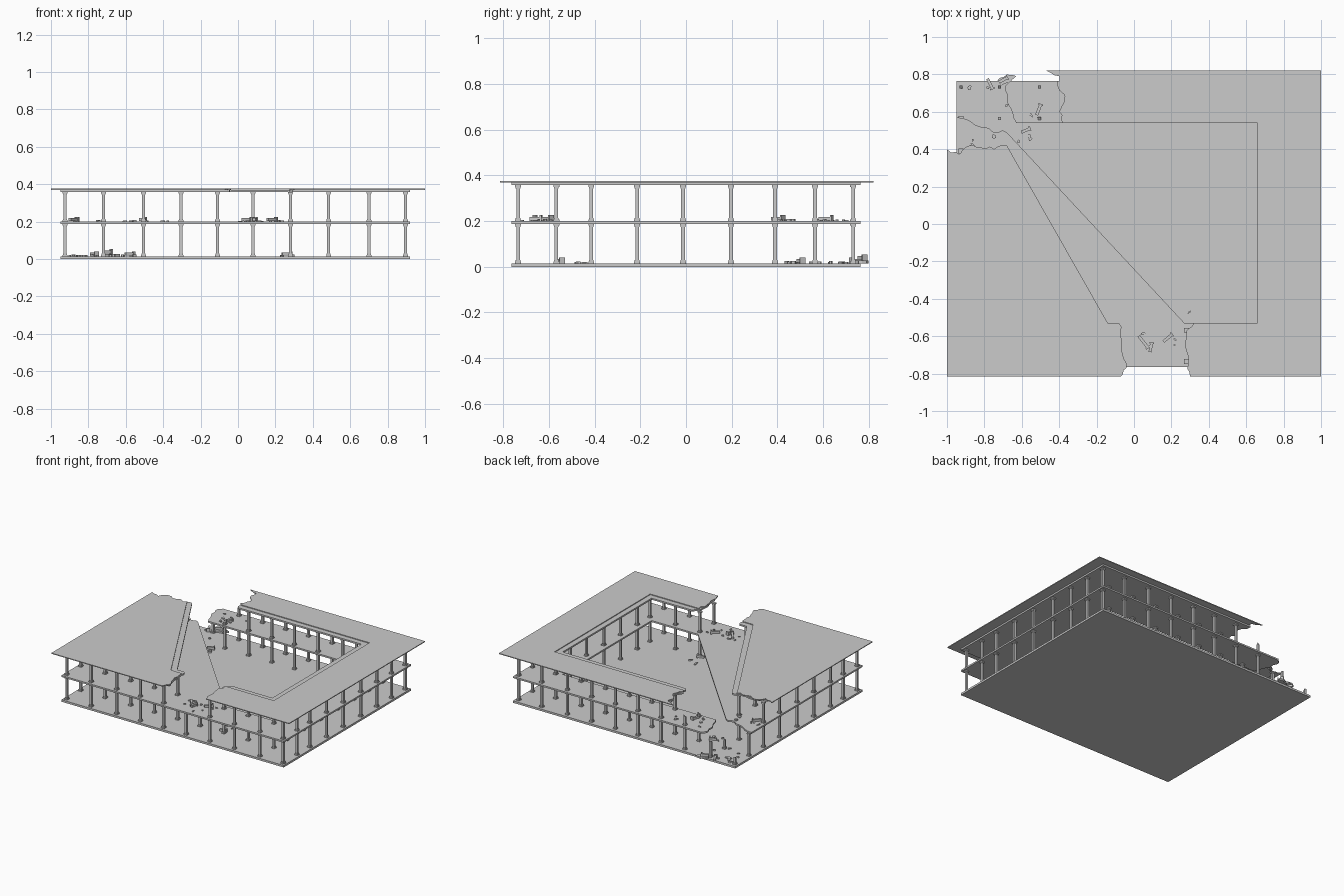
import bpy, bmesh, random
from math import pi, cos, sin
from mathutils import Matrix, Vector

if "Cube" in bpy.data.objects:
    bpy.data.objects.remove(bpy.data.objects["Cube"])

random.seed(7)


def finish(bm, name):
    bmesh.ops.recalc_face_normals(bm, faces=bm.faces)
    me = bpy.data.meshes.new(name)
    bm.to_mesh(me)
    bm.free()
    ob = bpy.data.objects.new(name, me)
    bpy.context.collection.objects.link(ob)
    return ob


def prism(bm, pts, z0, z1):
    f = bm.faces.new([bm.verts.new((x, y, z0)) for x, y in pts])
    r = bmesh.ops.extrude_face_region(bm, geom=[f], use_keep_orig=True)
    vs = [v for v in r["geom"] if isinstance(v, bmesh.types.BMVert)]
    bmesh.ops.translate(bm, verts=vs, vec=(0, 0, z1 - z0))


def slab(name, pts, z0, z1):
    bm = bmesh.new()
    prism(bm, pts, z0, z1)
    return finish(bm, name)


def jag(pts, amp=0.012, n=3):
    """Break line: add small random teeth between the given points."""
    out = []
    for (ax, ay), (bx, by) in zip(pts, pts[1:]):
        a, d = Vector((ax, ay)), Vector((bx - ax, by - ay))
        nrm = Vector((-d.y, d.x)).normalized()
        out.append((ax, ay))
        for i in range(1, n):
            p = a + d * (i / n) + nrm * random.uniform(-1, 1) * min(amp, d.length * 0.2)
            out.append((p.x, p.y))
    return out + [pts[-1]]


def box(bm, c, s):
    bmesh.ops.create_cube(bm, size=1, matrix=Matrix.Translation(c) @ Matrix.Diagonal((*s, 1)))


# ground slab
slab("base_slab", [(-.95, -.765), (.92, -.765), (.92, .765), (-.95, .765)], 0, .015)

# upper floor with broken back left corner and diagonal court edge
slab("middle_floor",
     [(-.95, -.765), (.92, -.765), (.92, .765)]
     + jag([(-.66, .765), (-.69, .72), (-.66, .62), (-.63, .54)])
     + [(.66, .54), (.66, -.53), (.27, -.53)]
     + jag([(-.68, .49), (-.75, .49), (-.85, .53), (-.95, .57)]), .188, .2)

# roof: left and right parts, each a thin sheet over a smaller ceiling slab
slab("roof_left", [(-1, -.815)]
     + jag([(-.07, -.815), (-.04, -.77), (-.055, -.72), (-.065, -.63), (-.075, -.57)])
     + [(-.165, -.57), (-.71, .40)]
     + jag([(-.71, .41), (-.8, .4), (-.88, .42), (-.93, .37), (-1, .4)]), .37, .376)
slab("ceiling_left", [(-.95, -.765)]
     + jag([(-.045, -.765), (-.06, -.7), (-.07, -.6), (-.08, -.53)])
     + [(-.14, -.53)]
     + jag([(-.68, .42), (-.75, .40), (-.85, .41), (-.95, .37)]), .358, .37)
slab("roof_right", [(1, -.815), (1, .82)]
     + jag([(-.47, .82), (-.40, .79), (-.41, .74), (-.36, .67), (-.40, .6), (-.38, .58)])
     + [(.70, .58), (.70, -.57)]
     + jag([(.29, -.57), (.28, -.65), (.29, -.75), (.30, -.815)]), .37, .376)
slab("ceiling_right", [(.92, -.765), (.92, .765)]
     + jag([(-.41, .765), (-.37, .68), (-.4, .6), (-.38, .54)])
     + [(.66, .54), (.66, -.53)]
     + jag([(.32, -.53), (.28, -.57), (.275, -.66), (.29, -.765)]), .358, .37)

# column grid: outer ring and inner ring
XS = [-.925, -.72, -.505, -.305, -.11, .08, .28, .485, .70, .895]
YS = [-.735, -.568, -.415, -.214, -.013, .197, .39, .565, .732]
SPOTS = [(x, y) for i, x in enumerate(XS) for j, y in enumerate(YS)
         if min(i, 9 - i, j, 8 - j) <= 1]
STUMPS = {(0, -.925, .732): .05, (0, -.72, .732): .12, (0, -.72, .565): .06,
          (1, -.505, .732): .07, (1, -.505, .565): .03}
GONE = {(1, -.925, .732), (1, -.72, .732), (1, -.72, .565), (1, -.925, .565),
        (1, .08, -.735), (1, .08, -.568)}


def column(bm, x, y, z0, z1, stump=None):
    top = z0 + stump if stump else z1
    box(bm, (x, y, z0 + .004), (.026, .026, .008))
    box(bm, (x, y, z0 + .011), (.021, .021, .006))
    r = bmesh.ops.create_cube(bm, size=1, matrix=Matrix.Translation((x, y, (z0 + top) / 2))
                              @ Matrix.Diagonal((.016, .016, top - z0, 1)))
    if stump:  # splintered top
        for v in r["verts"]:
            if v.co.z > top - .001:
                v.co.z += random.uniform(-.015, .015)
    else:
        box(bm, (x, y, z1 - .004), (.026, .026, .008))
        box(bm, (x, y, z1 - .011), (.021, .021, .006))


for level, (z0, z1, name) in enumerate([(.015, .188, "lower_columns"), (.2, .358, "upper_columns")]):
    bm = bmesh.new()
    for x, y in SPOTS:
        if (level, x, y) not in GONE:
            column(bm, x, y, z0, z1, STUMPS.get((level, x, y)))
    finish(bm, name)


# rubble: irregular flat shards and a few broken column pieces
def shards(name, z, area, count, size):
    bm = bmesh.new()
    x0, x1, y0, y1 = area
    for _ in range(count):
        cx, cy = random.uniform(x0, x1), random.uniform(y0, y1)
        s = size * random.uniform(.25, 1)
        n, turn, sq = random.randint(5, 8), random.uniform(0, pi), random.uniform(.4, 1)
        pts = []
        for k in range(n):
            a, r = 2 * pi * k / n, s * random.uniform(.6, 1.1)
            u, v = r * cos(a), r * sin(a) * sq
            pts.append((cx + u * cos(turn) - v * sin(turn), cy + u * sin(turn) + v * cos(turn)))
        prism(bm, pts, z, z + random.uniform(.004, .01))
    finish(bm, name)


def fallen(name, pieces):
    bm = bmesh.new()
    for x, y, z, length, ang in pieces:
        m = Matrix.Translation((x, y, z + .011)) @ Matrix.Rotation(ang, 4, 'Z')
        bmesh.ops.create_cube(bm, size=1, matrix=m @ Matrix.Diagonal((length, .016, .016, 1)))
        end = m @ Matrix.Translation((length / 2, 0, .002))
        bmesh.ops.create_cube(bm, size=1, matrix=end @ Matrix.Diagonal((.008, .026, .026, 1)))
    finish(bm, name)


shards("rubble_corner_ground", .015, (-.9, -.68, .54, .74), 10, .018)
shards("rubble_court_ground", .015, (-.62, -.52, .42, .52), 5, .02)
shards("rubble_front_ground", .015, (.22, .3, -.5, -.38), 4, .015)
shards("rubble_corner_floor", .2, (-.62, -.36, .56, .72), 10, .018)
shards("rubble_left_floor", .2, (-.92, -.7, .39, .47), 8, .022)
shards("rubble_front_floor", .2, (-.02, .25, -.73, -.58), 11, .02)
slab("large_shard", jag([(-.73, .77), (-.68, .80), (-.63, .79), (-.66, .755), (-.71, .74)], .006),
     .015, .028)
fallen("fallen_columns", [(-.77, .75, .015, .06, -1.1), (-.70, .77, .028, .05, .5),
                          (-.51, .61, .2, .06, 1.2), (-.58, .5, .015, .05, .4),
                          (-.88, .40, .2, .06, .9), (.05, -.63, .2, .08, -.9),
                          (.18, -.61, .2, .06, .7), (.09, -.66, .2, .05, 1.4),
                          (.26, -.55, .015, .05, .3)])
